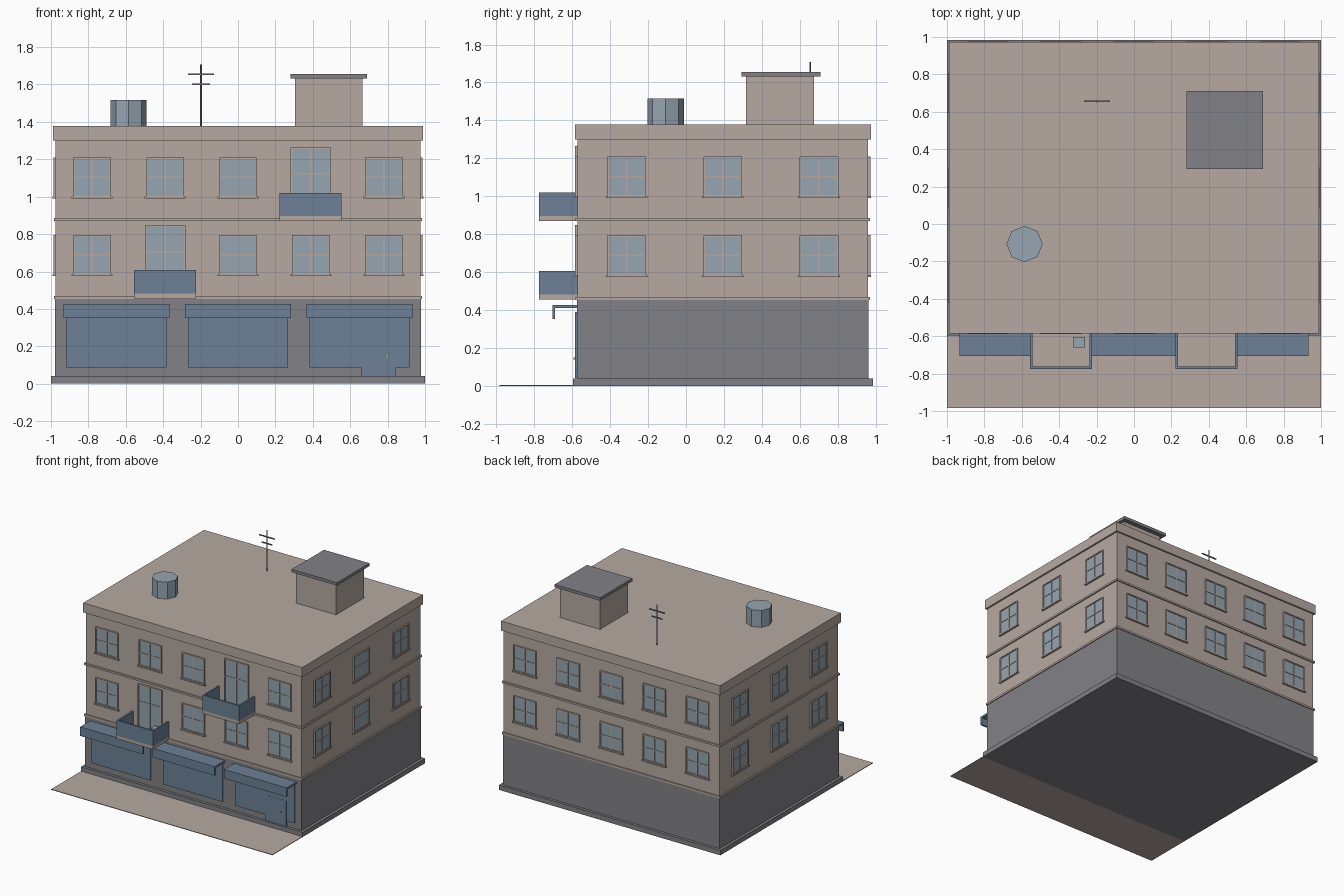
import bpy, bmesh, math
from mathutils import Matrix, Vector

if "Cube" in bpy.data.objects:
    bpy.data.objects.remove(bpy.data.objects["Cube"])

def mat(name, r, g, b):
    m = bpy.data.materials.new(name)
    m.diffuse_color = (r, g, b, 1)
    m.use_nodes = True
    m.node_tree.nodes["Principled BSDF"].inputs["Base Color"].default_value = m.diffuse_color
    return m

WALL = mat("beige_plaster", .468, .400, .358)
GREY = mat("dark_grey_stone", .225, .225, .243)
BLUE = mat("slate_blue", .153, .220, .310)
GLASS = mat("pale_blue_glass", .305, .375, .438)
BRASS = mat("brass", .50, .30, .12)

def boxes(name, items, material, M=Matrix()):
    """One object made of boxes (x0, x1, y0, y1, z0, z1)."""
    bm = bmesh.new()
    for x0, x1, y0, y1, z0, z1 in items:
        T = Matrix.Translation(((x0 + x1) / 2, (y0 + y1) / 2, (z0 + z1) / 2))
        S = Matrix.Diagonal((x1 - x0, y1 - y0, z1 - z0, 1))
        bmesh.ops.create_cube(bm, size=1, matrix=M @ T @ S)
    me = bpy.data.meshes.new(name)
    bm.to_mesh(me)
    bm.free()
    me.materials.append(material)
    ob = bpy.data.objects.new(name, me)
    bpy.context.collection.objects.link(ob)
    return ob

def cylinder(name, loc, r, h, n, material):
    bpy.ops.mesh.primitive_cylinder_add(vertices=n, radius=r, depth=h,
                                        location=(loc[0], loc[1], loc[2] + h / 2),
                                        rotation=(0, 0, math.pi / 2))
    ob = bpy.context.object
    ob.name = name
    ob.data.materials.append(material)
    return ob

# Main body: wall planes x = +-0.975, y = -0.572 .. 0.96
XW, YF, YB = .975, -.572, .96
YC = (YF + YB) / 2

def layer(name, grow, z0, z1, material):
    boxes(name, [(-XW - grow, XW + grow, YF - grow, YB + grow, z0, z1)], material)

boxes("pavement", [(-1, 1, -.984, -.595, 0, .005)], WALL)
layer("plinth", .025, 0, .04, GREY)
layer("ground_floor", .003, .04, .455, GREY)
layer("upper_floors", 0, .455, 1.30, WALL)
layer("lower_band", .01, .453, .469, WALL)
layer("upper_band", .01, .871, .886, WALL)
layer("roof_parapet", .014, 1.30, 1.378, WALL)

# Windows: local x along the wall, local -y pointing outwards
def window(name, M, z0, z1, w=.2, cross=.5, sill=True):
    h, f, b = w / 2, .007, .004
    boxes(name + "_glass", [(-h, h, -.006, .002, z0, z1)], GLASS, M)
    zc = z0 + (z1 - z0) * cross
    bars = [(-h - .002, -h + f, -.012, .002, z0, z1), (h - f, h + .002, -.012, .002, z0, z1),
            (-h, h, -.012, .002, z1 - f, z1 + .002), (-h, h, -.012, .002, z0, z0 + f),
            (-b, b, -.010, .002, z0, z1), (-h, h, -.010, .002, zc - b, zc + b)]
    if sill:
        bars.append((-h - .01, h + .01, -.016, .002, z0 - .01, z0))
    boxes(name + "_frame", bars, WALL, M)

def wall_matrix(x, y, deg):
    return Matrix.Translation((x, y, 0)) @ Matrix.Rotation(math.radians(deg), 4, 'Z')

DOORS = {(0, 1), (1, 3)}
for floor, zf in enumerate((.585, 1.0)):
    for i in range(5):
        x = (i - 2) * .39
        if (floor, i) in DOORS:
            window("balcony_door", wall_matrix(x, YF, 0), zf - .107, zf + .262, .212, .62, False)
        else:
            window("front_window", wall_matrix(x, YF, 0), zf, zf + .208)
        window("back_window", wall_matrix(x, YB, 180), zf, zf + .208)
    for j in (-1, 0, 1):
        y = YC + j * .507
        window("right_window", wall_matrix(XW, y, 90), zf, zf + .208)
        window("left_window", wall_matrix(-XW, y, -90), zf, zf + .208)

# Balconies: slab and three solid rail panels
for x, z in ((-.39, .457), (.387, .871)):
    a, b, t, y0 = x - .166, x + .166, .013, -.774
    boxes("balcony_slab", [(a, b, y0, YF, z, z + .025)], WALL)
    boxes("balcony_rail", [(a, b, y0, y0 + t, z + .025, z + .15),
                           (a, a + t, y0 + t, YF, z + .025, z + .15),
                           (b - t, b, y0 + t, YF, z + .025, z + .15)], BLUE)
boxes("balcony_planter", [(-.327, -.262, -.66, -.605, .482, .56)], GLASS)

# Shop fronts with flat awnings and hanging valances
YG = YF - .003
for x in (-.65, 0, .65):
    boxes("shop_shutter", [(x - .268, x + .268, YG - .009, YG, .088, .39)], BLUE)
    boxes("shop_awning", [(x - .283, x + .283, -.705, YG, .410, .426),
                          (x - .283, x + .283, -.705, -.691, .352, .410)], BLUE)
boxes("shop_door", [(.657, .845, YG - .010, YG, .042, .25)], BLUE)
boxes("door_handle", [(.792, .802, YG - .018, YG - .008, .14, .15)], BRASS)

# Roof: stair housing, water tank and aerial
boxes("stair_housing", [(.305, .665, .316, .674, 1.37, 1.632)], WALL)
boxes("housing_cap", [(.28, .69, .293, .710, 1.632, 1.656)], GREY)
cylinder("water_tank", (-.585, -.107, 1.375), .097, .141, 8, GLASS)
cylinder("aerial_mast", (-.197, .655, 1.375), .005, .333, 6, GREY)
boxes("aerial_bars", [(-.267, -.127, .651, .659, 1.651, 1.659),
                      (-.245, -.149, .651, .659, 1.597, 1.605)], GREY)
